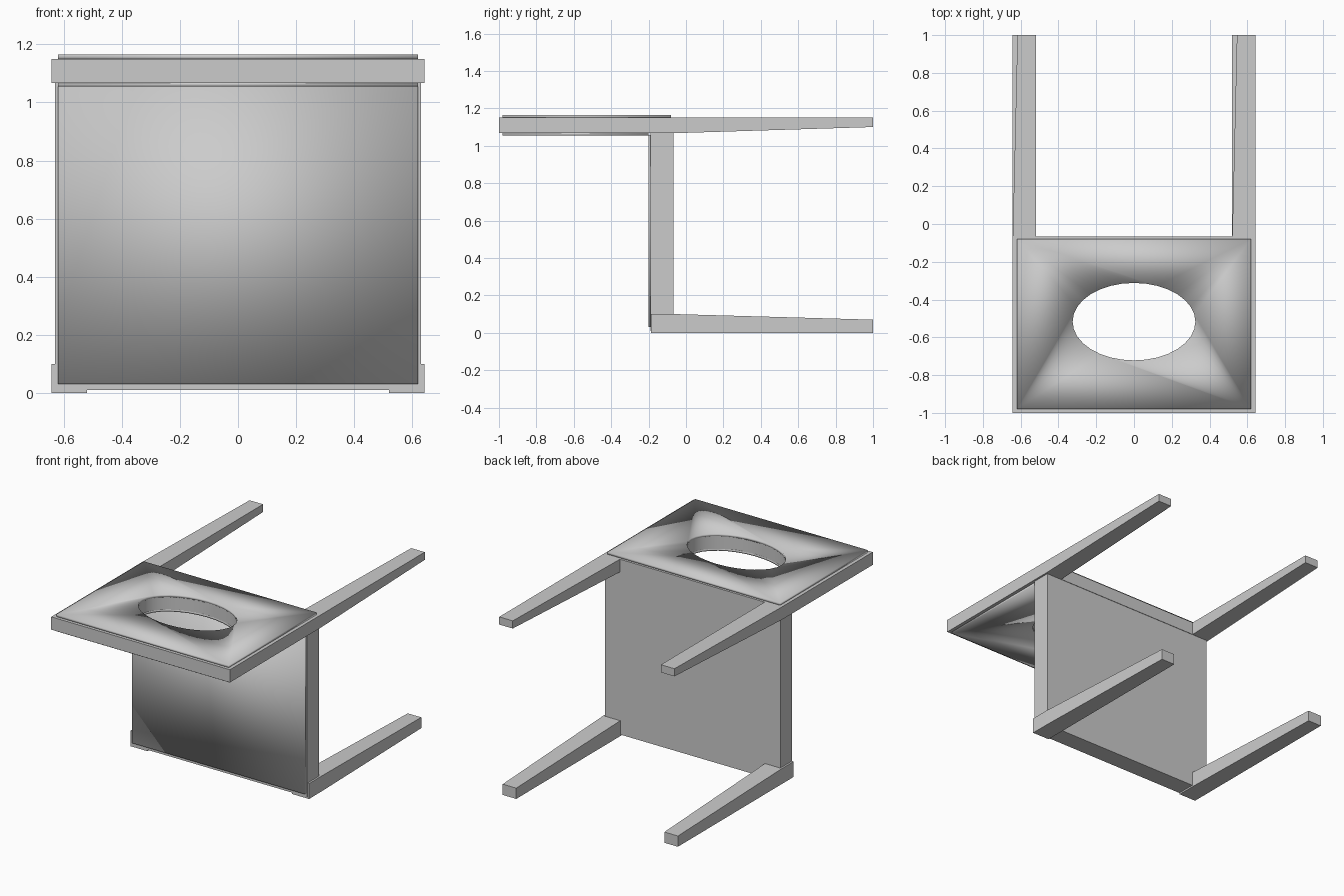
import bpy, bmesh

if "Cube" in bpy.data.objects:
    bpy.data.objects.remove(bpy.data.objects["Cube"])


def hull(name, start, end=None, smooth=False):
    """Box (x0,x1,z0,z1,y), lofted along y from start rectangle to end rectangle."""
    bm = bmesh.new()
    rings = []
    for x0, x1, z0, z1, y in (start, end):
        rings.append([bm.verts.new((x, y, z)) for x, z in
                      ((x0, z0), (x1, z0), (x1, z1), (x0, z1))])
    a, b = rings
    bm.faces.new(a)
    bm.faces.new(b[::-1])
    for i in range(4):
        j = (i + 1) % 4
        bm.faces.new((a[j], a[i], b[i], b[j]))
    bmesh.ops.recalc_face_normals(bm, faces=bm.faces)
    for f in bm.faces:
        f.smooth = smooth
    me = bpy.data.meshes.new(name)
    bm.to_mesh(me)
    bm.free()
    ob = bpy.data.objects.new(name, me)
    bpy.context.collection.objects.link(ob)
    return ob


def box(name, x, y0, y1, z0, z1, smooth=False):
    return hull(name, (-x, x, z0, z1, y0), (-x, x, z0, z1, y1), smooth)


# Seat panel (upright, the chair lies on its back) and its thin pad
box("seat", 0.63, -0.19, -0.068, 0.01, 1.068)
box("seat_pad", 0.62, -0.20, -0.185, 0.03, 1.057, True)

# Backrest slab and pads on both faces
back_parts = [
    box("backrest", 0.642, -1.0, -0.065, 1.067, 1.15),
    box("backrest_rear_pad", 0.62, -0.98, -0.08, 1.148, 1.165, True),
    box("backrest_front_pad", 0.62, -0.98, -0.20, 1.055, 1.069, True),
]

# Oval hole through the backrest
bpy.ops.mesh.primitive_cylinder_add(vertices=32, radius=1, depth=1,
                                    location=(0, -0.517, 1.1))
cutter = bpy.context.object
cutter.name = "hole_cutter"
cutter.scale = (0.325, 0.205, 1)
cutter.hide_render = True
for p in cutter.data.polygons:
    p.use_smooth = True
for ob in back_parts:
    mod = ob.modifiers.new("hole", 'BOOLEAN')
    mod.operation = 'DIFFERENCE'
    mod.solver = 'EXACT'
    mod.object = cutter
    bpy.context.view_layer.objects.active = ob
    bpy.ops.object.modifier_apply(modifier=mod.name)
bpy.data.objects.remove(cutter)
bpy.context.view_layer.objects.active = back_parts[0]
back_parts[0].select_set(True)
bpy.ops.object.shade_smooth_by_angle(angle=0.6)

# Legs: each tapers on two sides towards its foot
for side, x0, x1 in (("left", -0.642, -0.52), ("right", 0.52, 0.642)):
    hull("rear_leg_" + side, (x0, x1, 1.067, 1.15, -0.066),
         (x0 + 0.025, x1, 1.10, 1.15, 1.0))
    hull("front_leg_" + side, (x0, x1, 0, 0.10, -0.066),
         (x0, x1 - 0.025, 0, 0.07, 1.0))
    hull("front_leg_block_" + side, (x0, x1, 0, 0.10, -0.188),
         (x0, x1, 0, 0.10, -0.066))
